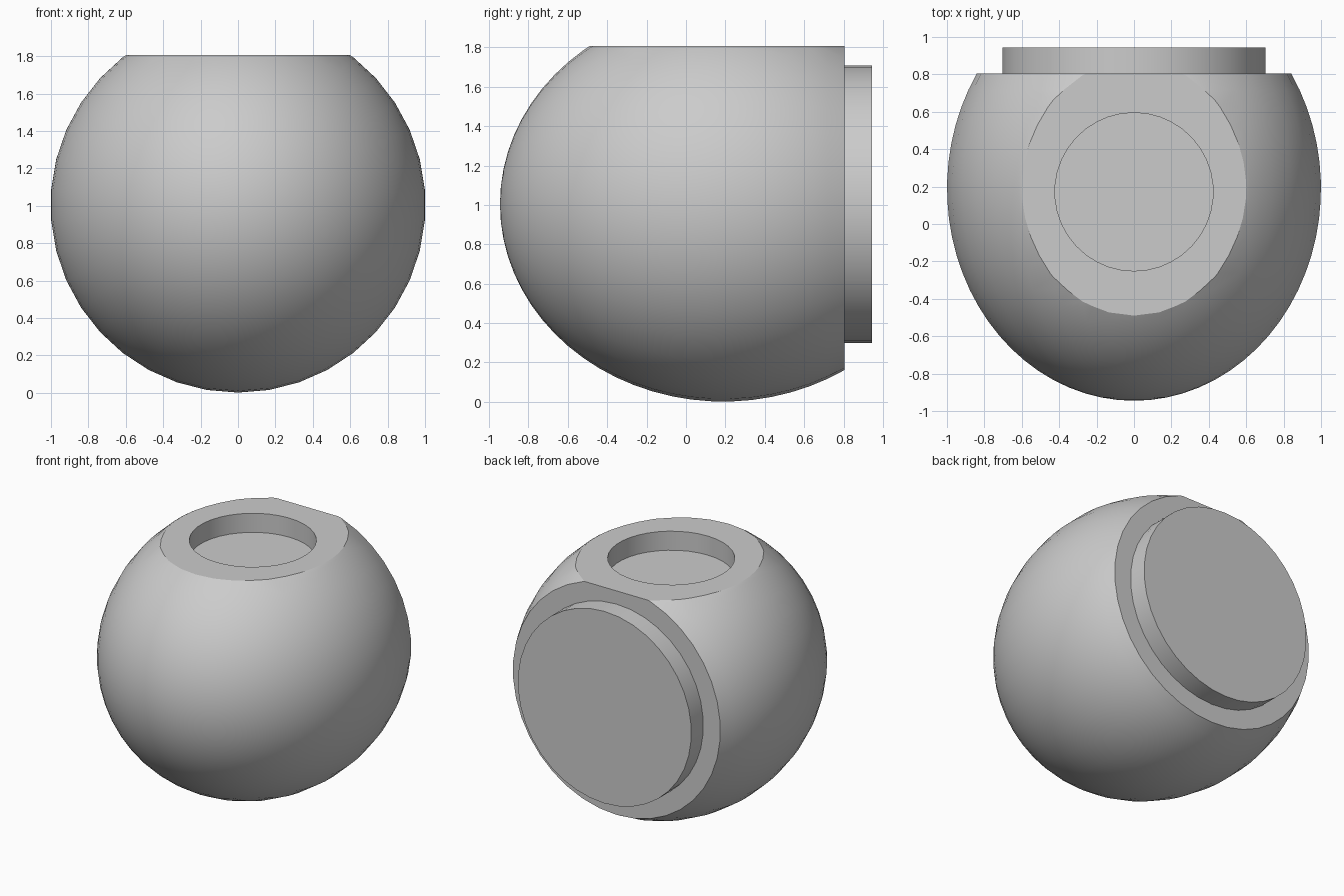
import bpy, bmesh
from math import sin, cos, asin, pi
from mathutils import Matrix, Vector

if "Cube" in bpy.data.objects:
    bpy.data.objects.remove(bpy.data.objects["Cube"])

SEG = 38                       # sides around the y axis
CY, CZ = 0.19, 1.004           # ball centre
RY, RX = 1.135, 1.003          # ball radii
BACK, BOSS_END, BOSS_R = 0.805, 0.945, 0.705
TOP, HOLE_R, HOLE_Y, DEPTH = 1.806, 0.423, 0.172, 0.14

# Profile (y, radius): front pole -> back cut -> shoulder -> boss
end = pi / 2 + asin((BACK - CY) / RY)
profile = [(CY - RY * cos(end * i / 24), RX * sin(end * i / 24)) for i in range(1, 25)]
profile += [(BACK, BOSS_R), (BOSS_END, BOSS_R)]

# Lathe the profile around the y axis
bm = bmesh.new()
rings = [[bm.verts.new((r * sin(2 * pi * k / SEG), y, CZ + r * cos(2 * pi * k / SEG)))
          for k in range(SEG)] for y, r in profile]
pole = bm.verts.new((0, CY - RY, CZ))
for k in range(SEG):
    n = (k + 1) % SEG
    bm.faces.new((pole, rings[0][n], rings[0][k]))
    for a, b in zip(rings, rings[1:]):
        bm.faces.new((a[k], a[n], b[n], b[k]))
bm.faces.new(rings[-1])

# Flat top
cut = bmesh.ops.bisect_plane(bm, geom=bm.verts[:] + bm.edges[:] + bm.faces[:],
                             plane_co=Vector((0, 0, TOP)), plane_no=Vector((0, 0, 1)),
                             clear_outer=True)
edges = [e for e in cut["geom_cut"] if isinstance(e, bmesh.types.BMEdge)]
bmesh.ops.holes_fill(bm, edges=edges, sides=0)
bmesh.ops.recalc_face_normals(bm, faces=bm.faces[:])
mesh = bpy.data.meshes.new("ball_body")
bm.to_mesh(mesh)
bm.free()
body = bpy.data.objects.new("ball_body", mesh)
bpy.context.collection.objects.link(body)

# Round pocket in the flat top
bpy.ops.mesh.primitive_cylinder_add(vertices=SEG, radius=HOLE_R, depth=2 * DEPTH,
                                    location=(0, HOLE_Y, TOP))
cutter = bpy.context.object
cutter.name = "pocket_cutter"
cutter.hide_render = True
mod = body.modifiers.new("pocket", "BOOLEAN")
mod.operation, mod.object, mod.solver = "DIFFERENCE", cutter, "EXACT"
bpy.ops.object.select_all(action="DESELECT")
body.select_set(True)
bpy.context.view_layer.objects.active = body
bpy.ops.object.modifier_apply(modifier="pocket")
bpy.data.objects.remove(cutter)

bpy.ops.object.shade_smooth_by_angle(angle=0.5)
